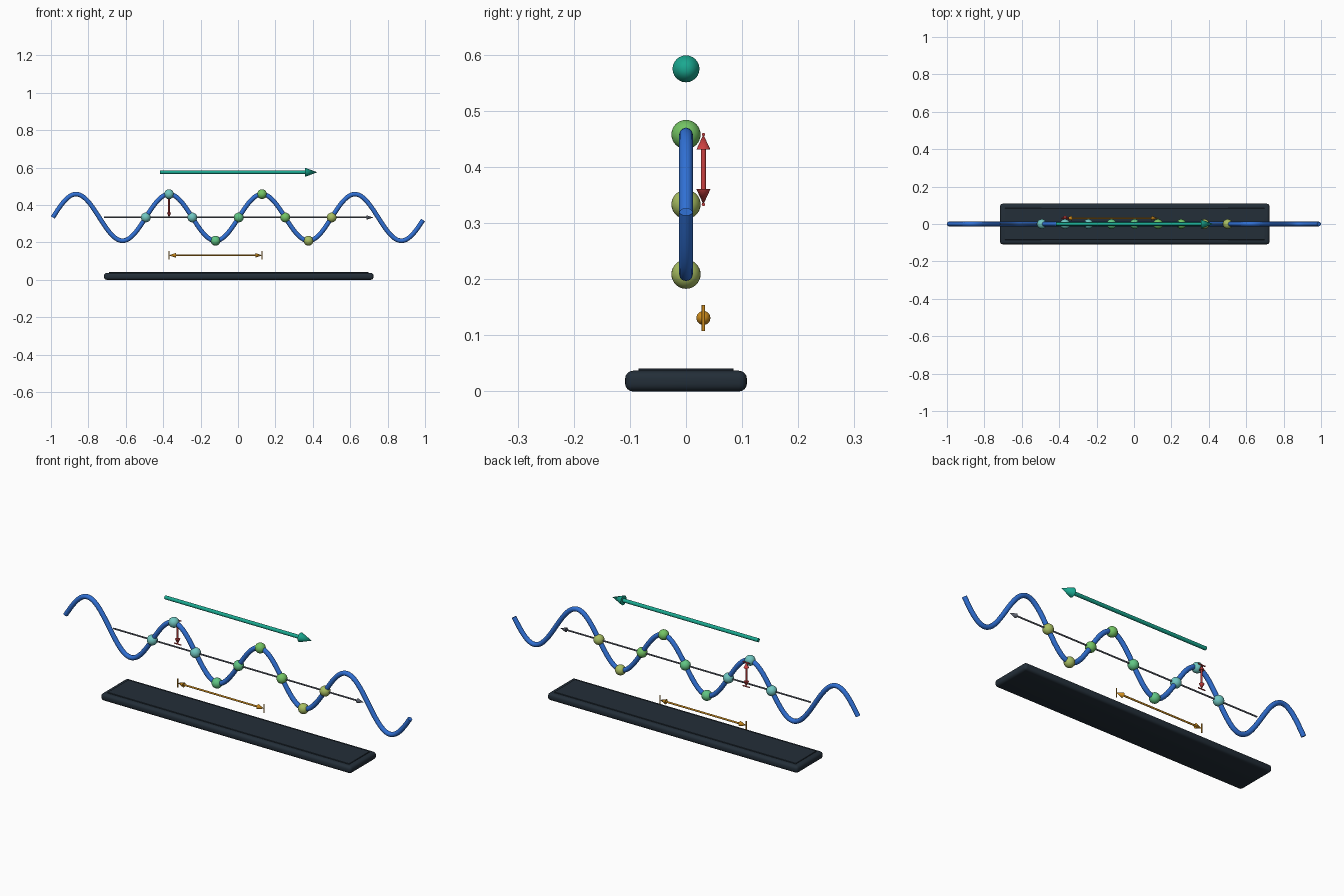
import bpy, math
from mathutils import Vector

if "Cube" in bpy.data.objects:
    bpy.data.objects.remove(bpy.data.objects["Cube"])

LAM = 0.497      # wavelength
AMP = 0.1245     # amplitude
X0 = 0.004       # wave origin
Z0 = 0.3335      # rest height
Y_MARK = 0.031   # plane of the dimension markers


def material(name, r, g, b):
    def lin(c):
        c /= 255
        return c / 12.92 if c <= 0.04045 else ((c + 0.055) / 1.055) ** 2.4
    m = bpy.data.materials.new(name)
    m.diffuse_color = (lin(r), lin(g), lin(b), 1)
    m.use_nodes = True
    m.node_tree.nodes["Principled BSDF"].inputs["Base Color"].default_value = m.diffuse_color
    return m


SLATE = material("dark slate", 35, 46, 56)
BLUE = material("wave blue", 48, 112, 212)
TEAL = material("arrow teal", 26, 168, 144)
RED = material("amplitude red", 205, 66, 66)
AMBER = material("wavelength amber", 208, 142, 30)
GREY = material("axis grey", 92, 98, 110)
BEADS = [material("bead aqua", 112, 198, 192),
         material("bead mint", 98, 198, 132),
         material("bead green", 116, 196, 100),
         material("bead olive", 168, 190, 98)]


def finish(name, mat, angle=40):
    ob = bpy.context.object
    ob.name = name
    ob.data.materials.clear()
    ob.data.materials.append(mat)
    bpy.ops.object.shade_smooth_by_angle(angle=math.radians(angle))
    return ob


def rod(name, a, b, r1, r2, mat, sides=24):
    """Cylinder or cone running from point a to point b."""
    a, b = Vector(a), Vector(b)
    d = b - a
    bpy.ops.mesh.primitive_cone_add(
        vertices=sides, radius1=r1, radius2=r2, depth=d.length,
        location=(a + b) / 2, rotation=d.to_track_quat('Z', 'Y').to_euler())
    return finish(name, mat)


def arrow(name, a, b, r, head_r, head_len, mat, double=False):
    a, b = Vector(a), Vector(b)
    step = (b - a).normalized() * head_len
    rod(name + "_shaft", a + step if double else a, b - step, r, r, mat)
    rod(name + "_head", b - step, b, head_r, 0, mat)
    if double:
        rod(name + "_tail_head", a + step, a, head_r, 0, mat)


def block(name, size, loc, bevel, segments):
    bpy.ops.mesh.primitive_cube_add(size=1, location=loc)
    ob = bpy.context.object
    ob.scale = size
    bpy.ops.object.transform_apply(location=False, rotation=False, scale=True)
    mod = ob.modifiers.new("bevel", 'BEVEL')
    mod.width, mod.segments = bevel, segments
    bpy.ops.object.modifier_apply(modifier="bevel")
    return finish(name, SLATE)


def wave_z(x):
    return Z0 + AMP * math.sin(2 * math.pi * (x - X0) / LAM)


# Base with a thin raised top plate
block("base", (1.44, 0.217, 0.037), (X0, 0, 0.0185), 0.014, 4)
block("base_plate", (1.39, 0.170, 0.008), (X0, 0, 0.037), 0.001, 1)

# Sine wave tube
curve = bpy.data.curves.new("wave", 'CURVE')
curve.dimensions = '3D'
curve.bevel_depth = 0.0122
curve.bevel_resolution = 4
curve.use_fill_caps = True
spline = curve.splines.new('POLY')
N = 230
spline.points.add(N - 1)
for i, p in enumerate(spline.points):
    x = X0 - 2 * LAM + 4 * LAM * i / N
    p.co = (x, 0, wave_z(x), 1)
wave = bpy.data.objects.new("wave", curve)
bpy.context.collection.objects.link(wave)
bpy.ops.object.select_all(action='DESELECT')
wave.select_set(True)
bpy.context.view_layer.objects.active = wave
bpy.ops.object.convert(target='MESH')
finish("wave", BLUE)

# Beads every quarter wavelength, colour drifting from aqua to olive
for i in range(9):
    x = X0 + (i - 4) * LAM / 4
    bpy.ops.mesh.primitive_uv_sphere_add(
        segments=28, ring_count=16, radius=0.026, location=(x, 0, wave_z(x)))
    finish(f"bead_{i + 1}", BEADS[(0, 0, 0, 1, 1, 2, 2, 3, 3)[i]], 60)

# Rest axis and travel direction arrow
arrow("axis", (-0.716, 0, Z0), (0.724, 0, Z0), 0.004, 0.0115, 0.036, GREY)
arrow("travel_arrow", (-0.418, 0, 0.575), (0.424, 0, 0.575), 0.0095, 0.024, 0.065, TEAL)

# Wavelength marker: double arrow between two upright ticks
xa, xb, zw = X0 - 0.75 * LAM, X0 + 0.25 * LAM, 0.131
arrow("wavelength", (xa, Y_MARK, zw), (xb, Y_MARK, zw), 0.0045, 0.0125, 0.036, AMBER, True)
for x, side in ((xa, "left"), (xb, "right")):
    rod(f"wavelength_tick_{side}", (x, Y_MARK, zw - 0.023), (x, Y_MARK, zw + 0.023),
        0.003, 0.003, AMBER, 12)

# Amplitude marker: double arrow between two level ticks
arrow("amplitude", (xa, Y_MARK, Z0), (xa, Y_MARK, Z0 + AMP), 0.0045, 0.0125, 0.027, RED, True)
for z, side in ((Z0, "low"), (Z0 + AMP, "high")):
    rod(f"amplitude_tick_{side}", (xa - 0.02, Y_MARK, z), (xa + 0.02, Y_MARK, z),
        0.003, 0.003, RED, 12)
